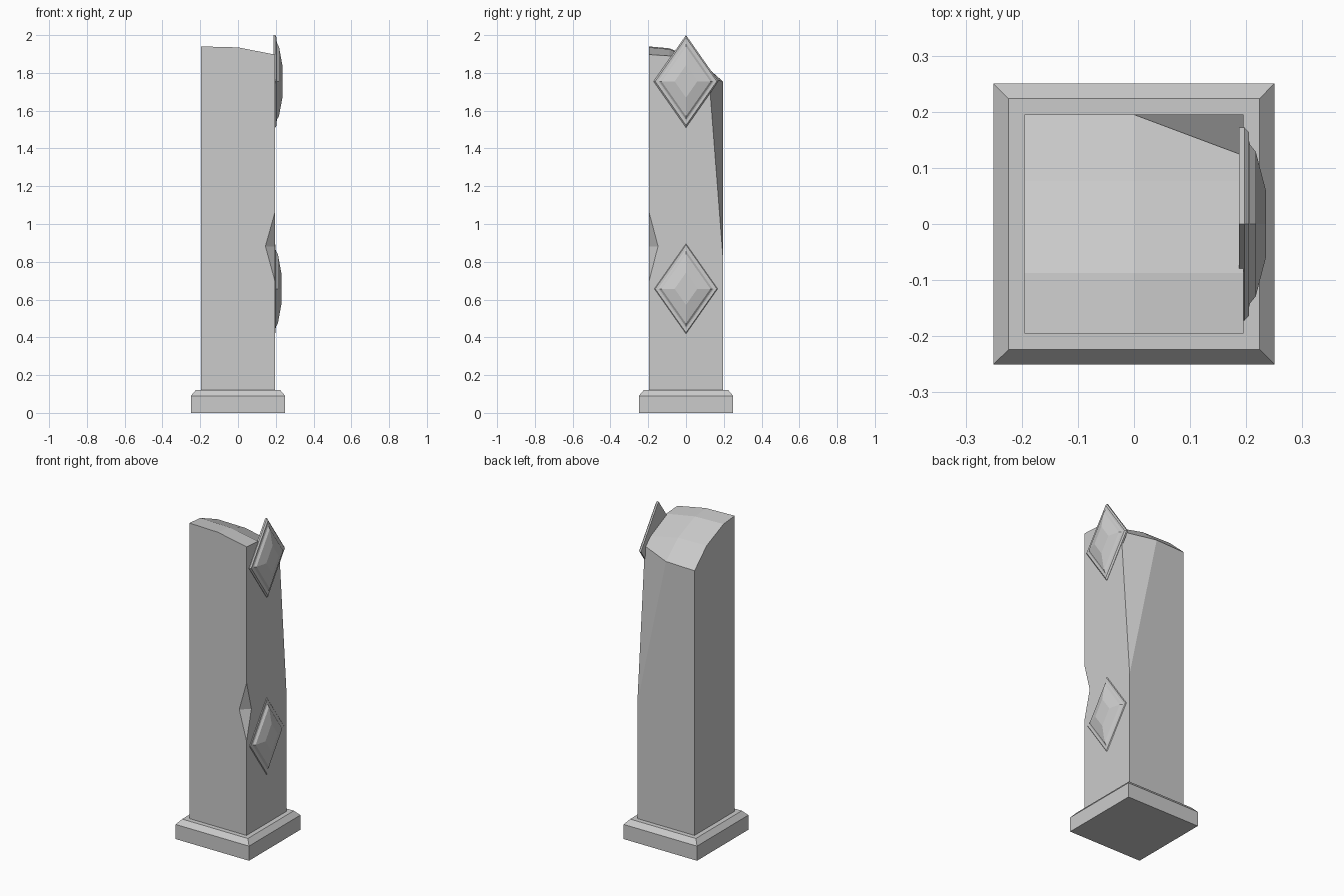
import bpy, bmesh
from mathutils import Vector

if "Cube" in bpy.data.objects:
    bpy.data.objects.remove(bpy.data.objects["Cube"])


def finish(name, bm):
    bmesh.ops.recalc_face_normals(bm, faces=bm.faces)
    mesh = bpy.data.meshes.new(name)
    bm.to_mesh(mesh)
    bm.free()
    ob = bpy.data.objects.new(name, mesh)
    bpy.context.collection.objects.link(ob)
    return ob


def stack(name, rings):
    """Join equal-sided rings of points into a capped solid."""
    bm = bmesh.new()
    loops = [[bm.verts.new(p) for p in r] for r in rings]
    n = len(loops[0])
    for a, b in zip(loops, loops[1:]):
        for i in range(n):
            j = (i + 1) % n
            bm.faces.new((a[i], a[j], b[j], b[i]))
    bm.faces.new(loops[0][::-1])
    bm.faces.new(loops[-1])
    return finish(name, bm)


# Chamfered square plinth
stack("plinth", [[(-s, -s, z), (s, -s, z), (s, s, z), (-s, s, z)]
                 for s, z in ((0.25, 0), (0.25, 0.09), (0.224, 0.12))])

# Pillar shaft with a worn, sloping top
W = 0.195
xs = (-W, 0, W)
ys = (-W, -0.087, 0.077, W)
tops = ((1.94, 1.93, 1.86, 1.75), (1.935, 1.925, 1.857, 1.755), (1.897, 1.89, 1.815, 1.70))
bm = bmesh.new()
top = [[bm.verts.new((x, y, tops[i][j])) for j, y in enumerate(ys)] for i, x in enumerate(xs)]
for i in range(2):
    for j in range(3):
        bm.faces.new((top[i][j], top[i + 1][j], top[i + 1][j + 1], top[i][j + 1]))
foot = {(x, y): bm.verts.new((x, y, 0.1)) for x in (-W, W) for y in (-W, W)}
a, b, c, d = foot[-W, -W], foot[W, -W], foot[W, W], foot[-W, W]
bm.faces.new((a, d, c, b))
bm.faces.new([a, b] + [top[i][0] for i in (2, 1, 0)])
bm.faces.new([b, c] + top[2][::-1])
bm.faces.new([c, d] + [top[i][3] for i in (0, 1, 2)])
bm.faces.new([d, a] + top[0])

# Long chip sliced off the back right edge
p, q, r = Vector((W, W, 0.83)), Vector((W, 0.122, 1.771)), Vector((0, W, 1.755))
no = (q - p).cross(r - p).normalized()
if no.x < 0:
    no.negate()
bmesh.ops.bisect_plane(bm, geom=bm.verts[:] + bm.edges[:] + bm.faces[:], dist=1e-4,
                       plane_co=p, plane_no=no, clear_outer=True)
bmesh.ops.holes_fill(bm, edges=[e for e in bm.edges if e.is_boundary], sides=0)
shaft = finish("pillar_shaft", bm)

# V-shaped notch in the front right edge
A, B = Vector((W, -W, 1.06)), Vector((W, -W, 0.70))
C, D = Vector((0.145, -W, 0.882)), Vector((W, -0.148, 0.882))
mid, along = (C + D) / 2, (D - C)
bm = bmesh.new()
for pt in (mid, mid + (A - mid) * 1.6, mid + (B - mid) * 1.6):
    for s in (-1.5, 1.5):
        bm.verts.new(pt + along * s)
bmesh.ops.convex_hull(bm, input=bm.verts[:])
cutter = finish("notch_cutter", bm)
cutter.hide_render = True
cutter.hide_set(True)
mod = shaft.modifiers.new("notch", 'BOOLEAN')
mod.operation = 'DIFFERENCE'
mod.solver = 'EXACT'
mod.object = cutter


# Faceted diamond studs: (x, half width) profile
def stud(name, z, dx):
    profile = ((0.187, 0.172), (0.197, 0.172), (0.205, 0.163), (0.205, 0.148),
               (0.207, 0.141), (0.217, 0.129), (0.235, 0.06))
    k = 0.245 / 0.172
    stack(name, [[(x + dx, -w, z), (x + dx, 0, z - w * k), (x + dx, w, z), (x + dx, 0, z + w * k)]
                 for x, w in profile])


stud("upper_diamond", 1.755, 0)
stud("lower_diamond", 0.657, -0.006)
